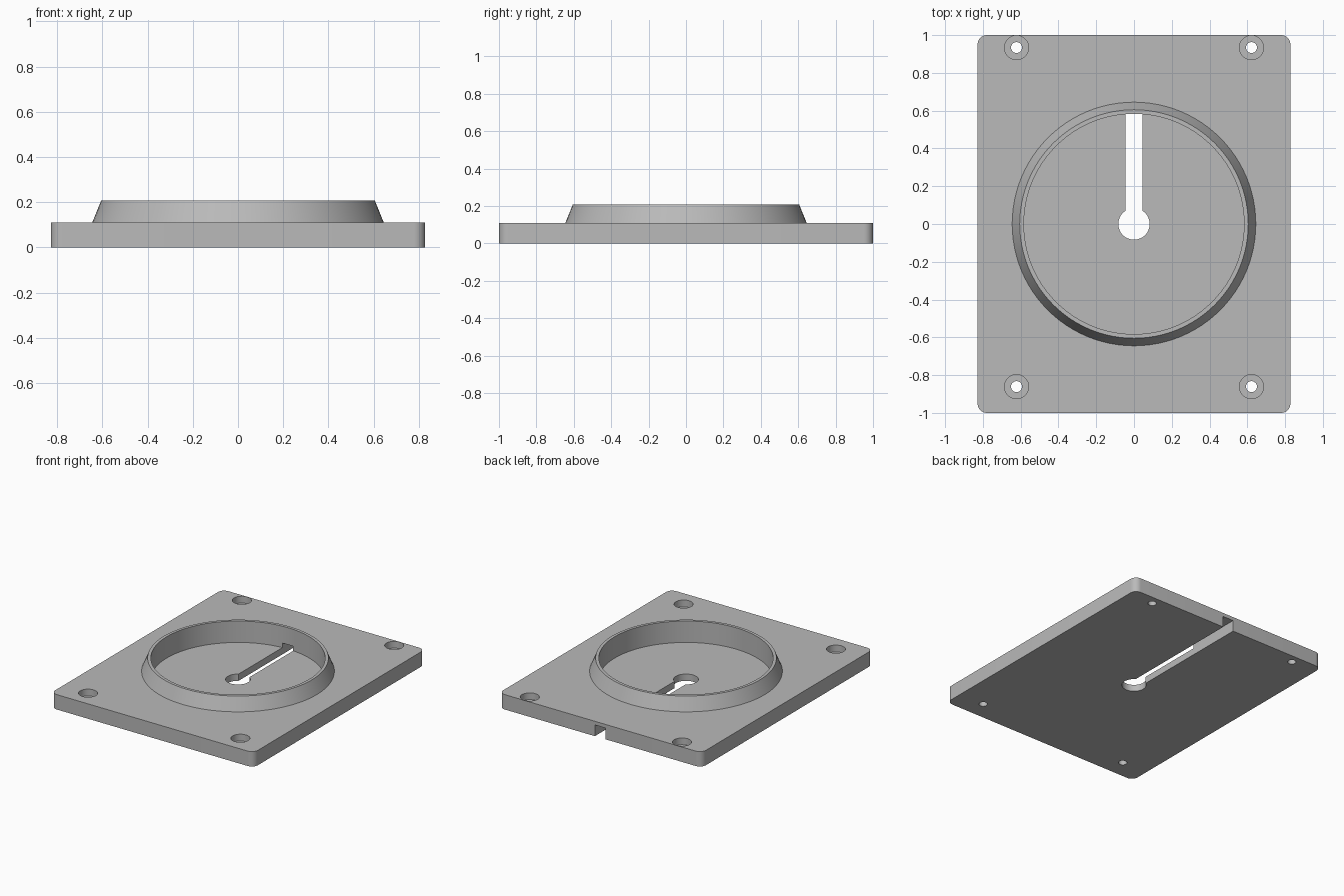
import bpy, bmesh, math

default = bpy.data.objects.get("Cube")
if default:
    bpy.data.objects.remove(default, do_unlink=True)

HALF_X, HALF_Y, PLATE_TOP = 0.828, 1.0, 0.11
FLOOR, RIM_TOP, BORE = 0.05, 0.208, 0.583
SEGMENTS = 96

grey = bpy.data.materials.new("plain grey")
grey.use_nodes = True
colour = (0.49, 0.49, 0.49, 1)
grey.diffuse_color = colour
grey.node_tree.nodes["Principled BSDF"].inputs["Base Color"].default_value = colour


def make_object(name, bm):
    bmesh.ops.recalc_face_normals(bm, faces=bm.faces)
    mesh = bpy.data.meshes.new(name)
    bm.to_mesh(mesh)
    bm.free()
    mesh.materials.append(grey)
    obj = bpy.data.objects.new(name, mesh)
    bpy.context.collection.objects.link(obj)
    return obj


def box(name, x0, x1, y0, y1, z0, z1, corner=0):
    bm = bmesh.new()
    bmesh.ops.create_cube(bm, size=1)
    for v in bm.verts:
        v.co = (x1 if v.co.x > 0 else x0, y1 if v.co.y > 0 else y0, z1 if v.co.z > 0 else z0)
    if corner:
        upright = [e for e in bm.edges if abs(e.verts[0].co.z - e.verts[1].co.z) > 0.01]
        bmesh.ops.bevel(bm, geom=upright, offset=corner, segments=8, profile=0.5, affect='EDGES')
    return make_object(name, bm)


def cylinder(name, x, y, radius, z0, z1, segments=SEGMENTS):
    bm = bmesh.new()
    bmesh.ops.create_cone(bm, cap_ends=True, segments=segments, radius1=radius, radius2=radius, depth=z1 - z0)
    bmesh.ops.translate(bm, verts=bm.verts, vec=(x, y, (z0 + z1) / 2))
    return make_object(name, bm)


def cut(target, cutter):
    cutter.hide_render = True
    mod = target.modifiers.new("cut", 'BOOLEAN')
    mod.operation = 'DIFFERENCE'
    mod.solver = 'EXACT'
    mod.object = cutter
    bpy.context.view_layer.objects.active = target
    bpy.ops.object.modifier_apply(modifier=mod.name)
    bpy.data.objects.remove(cutter, do_unlink=True)


# Rounded base plate with a circular recess
plate = box("base_plate", -HALF_X, HALF_X, -HALF_Y, HALF_Y, 0, PLATE_TOP, corner=0.05)
cut(plate, cylinder("recess_cutter", 0, 0, BORE, FLOOR, 0.3))

# Cable channel out through the back edge, ending in a round centre hole
cut(plate, box("channel_cutter", -0.044, 0.044, 0, 1.1, -0.1, 0.083))
cut(plate, cylinder("centre_hole_cutter", 0, 0, 0.083, -0.1, 0.07, 48))

# Counterbored screw holes
for x in (-0.622, 0.622):
    for y in (-0.861, 0.934):
        cut(plate, cylinder("screw_head_cutter", x, y, 0.064, 0.06, 0.2, 32))
        cut(plate, cylinder("screw_hole_cutter", x, y, 0.029, -0.1, 0.2, 32))

# Raised collar with a sloping outside and a straight bore
bm = bmesh.new()
profile = [(0.645, PLATE_TOP), (0.605, RIM_TOP), (BORE, RIM_TOP), (BORE, PLATE_TOP)]
rings = []
for r, z in profile:
    angles = [2 * math.pi * i / SEGMENTS for i in range(SEGMENTS)]
    rings.append([bm.verts.new((r * math.sin(a), r * math.cos(a), z)) for a in angles])
for low, high in zip(rings, rings[1:] + rings[:1]):
    for i in range(SEGMENTS):
        j = (i + 1) % SEGMENTS
        bm.faces.new((low[i], low[j], high[j], high[i]))
collar = make_object("collar", bm)

# Smooth the round walls and keep the rims crisp
for obj in (plate, collar):
    bpy.ops.object.select_all(action='DESELECT')
    obj.select_set(True)
    bpy.context.view_layer.objects.active = obj
    bpy.ops.object.shade_smooth_by_angle(angle=math.radians(30))
